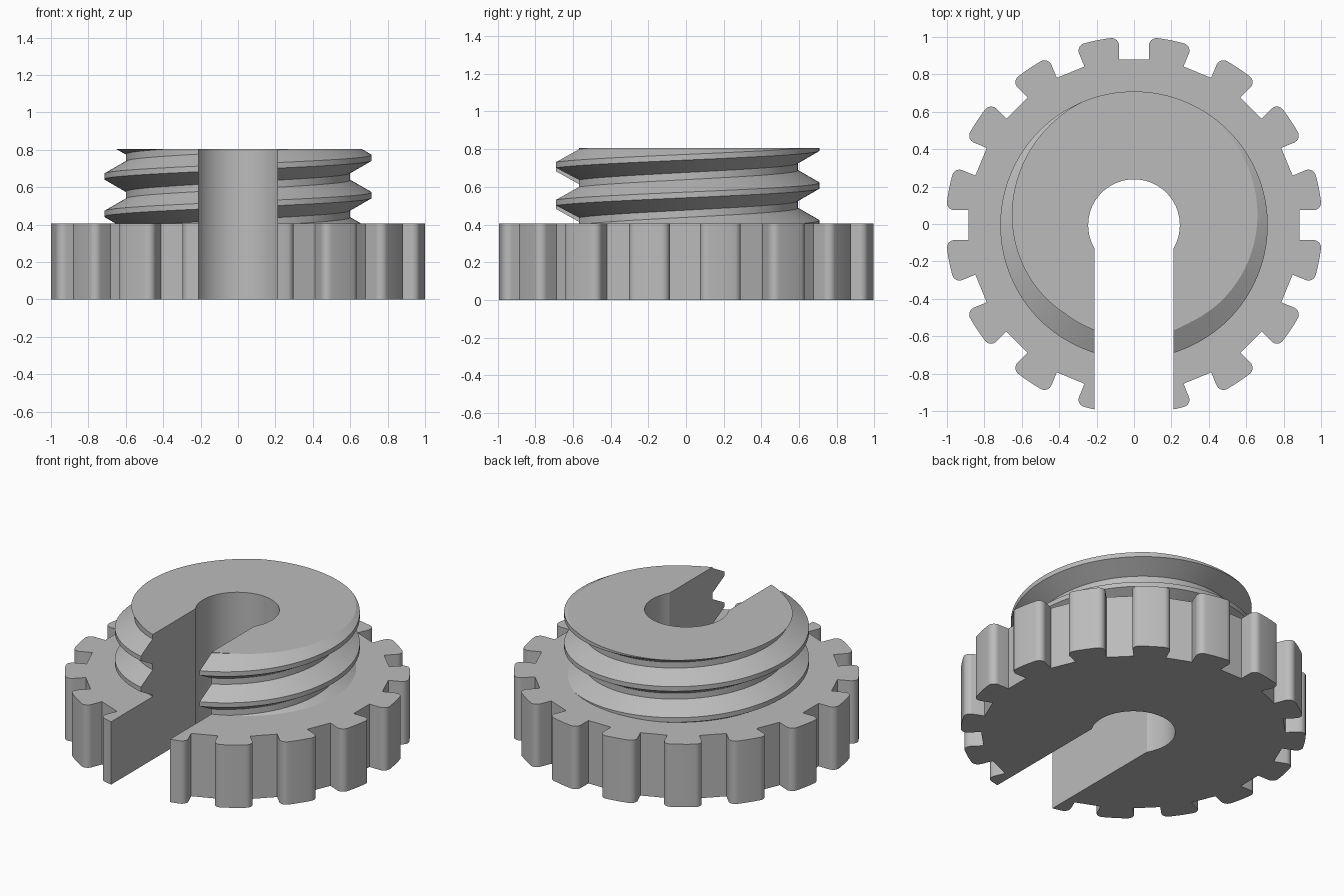
import bpy, bmesh
from math import sin, cos, pi, radians, sqrt, atan2
from mathutils import Vector, Matrix

if "Cube" in bpy.data.objects:
    bpy.data.objects.remove(bpy.data.objects["Cube"])

SHIFT_Y = -0.006
BASE_TOP, TOP = 0.405, 0.805

grey = bpy.data.materials.new("plain grey")
grey.use_nodes = True
colour = (0.5, 0.5, 0.5, 1)
grey.diffuse_color = colour
grey.node_tree.nodes["Principled BSDF"].inputs["Base Color"].default_value = colour


def make_object(name, bm):
    bmesh.ops.recalc_face_normals(bm, faces=bm.faces)
    mesh = bpy.data.meshes.new(name)
    bm.to_mesh(mesh)
    bm.free()
    mesh.materials.append(grey)
    obj = bpy.data.objects.new(name, mesh)
    bpy.context.collection.objects.link(obj)
    return obj


def prism(name, outline, z0, z1):
    bm = bmesh.new()
    face = bm.faces.new([bm.verts.new((x, y, z0)) for x, y in outline])
    out = bmesh.ops.extrude_face_region(bm, geom=[face])
    verts = [g for g in out["geom"] if isinstance(g, bmesh.types.BMVert)]
    bmesh.ops.translate(bm, verts=verts, vec=(0, 0, z1 - z0))
    return make_object(name, bm)


def apply_boolean(target, tool, operation):
    mod = target.modifiers.new(operation, "BOOLEAN")
    mod.operation, mod.solver, mod.object = operation, "EXACT", tool
    bpy.context.view_layer.objects.active = target
    bpy.ops.object.modifier_apply(modifier=mod.name)
    bpy.data.objects.remove(tool)


# Toothed grip ring: square notches between teeth with rounded corners
def gear_outline(teeth=16, radius=1.0075, floor=0.885, half=0.08, fillet=0.04):
    cv = half + fillet
    cu = sqrt((radius - fillet) ** 2 - cv ** 2)
    end = atan2(cv, cu)
    side = [(floor, half)]
    for i in range(9):
        a = -pi / 2 + (end + pi / 2) * i / 8
        side.append((cu + fillet * cos(a), cv + fillet * sin(a)))
    for i in range(1, 5):
        a = end + (pi / teeth - end) * i / 4
        side.append((radius * cos(a), radius * sin(a)))
    notch = [(u, -v) for u, v in reversed(side[:-1])] + side
    points = []
    for k in range(teeth):
        turn = Matrix.Rotation(2 * pi * k / teeth, 2)
        points += [turn @ Vector(p) for p in notch]
    return points


# Threaded boss: a right-handed helical sweep, trimmed flat at both ends
def threaded_boss(z0, z1, root=0.6, crest=0.715, pitch=0.2, steps=128):
    profile = [(-0.081, root), (-0.015, crest), (0.015, crest), (0.081, root)]
    rows = [(0.157 + n * pitch + z, r) for n in range(-2, 6) for z, r in profile]
    bm = bmesh.new()
    grid = []
    for s in range(steps + 1):
        a = 2 * pi * s / steps
        grid.append([bm.verts.new((r * cos(a), r * sin(a), z + pitch * s / steps))
                     for z, r in rows])
    for c0, c1 in zip(grid, grid[1:]):
        for j in range(len(rows) - 1):
            bm.faces.new((c0[j], c1[j], c1[j + 1], c0[j + 1]))
    bmesh.ops.remove_doubles(bm, verts=bm.verts, dist=1e-5)
    for z, up in ((z0, -1), (z1, 1)):
        cut = bmesh.ops.bisect_plane(
            bm, geom=bm.verts[:] + bm.edges[:] + bm.faces[:], dist=1e-6,
            plane_co=(0, 0, z), plane_no=(0, 0, up), clear_outer=True)
        rim = [g for g in cut["geom_cut"] if isinstance(g, bmesh.types.BMEdge)]
        bmesh.ops.contextual_create(bm, geom=rim)
    return make_object("threaded_boss", bm)


# Keyhole slot: round bore opening to the front
def keyhole_outline(bore=0.245, half=0.21, steps=48):
    start = -atan2(sqrt(bore ** 2 - half ** 2), half)
    sweep = pi - 2 * start
    arc = [(bore * cos(start + sweep * i / steps), bore * sin(start + sweep * i / steps))
           for i in range(steps + 1)]
    return arc + [(-half, -1.2), (half, -1.2)]


body = prism("threaded_knob", gear_outline(), 0, BASE_TOP)
apply_boolean(body, threaded_boss(0.2, TOP), "UNION")
apply_boolean(body, prism("slot_cutter", keyhole_outline(), -0.2, 1.1), "DIFFERENCE")

body.data.transform(Matrix.Translation((0, SHIFT_Y, 0)))
bpy.ops.object.select_all(action="DESELECT")
body.select_set(True)
bpy.context.view_layer.objects.active = body
bpy.ops.object.shade_smooth_by_angle(angle=radians(25))
